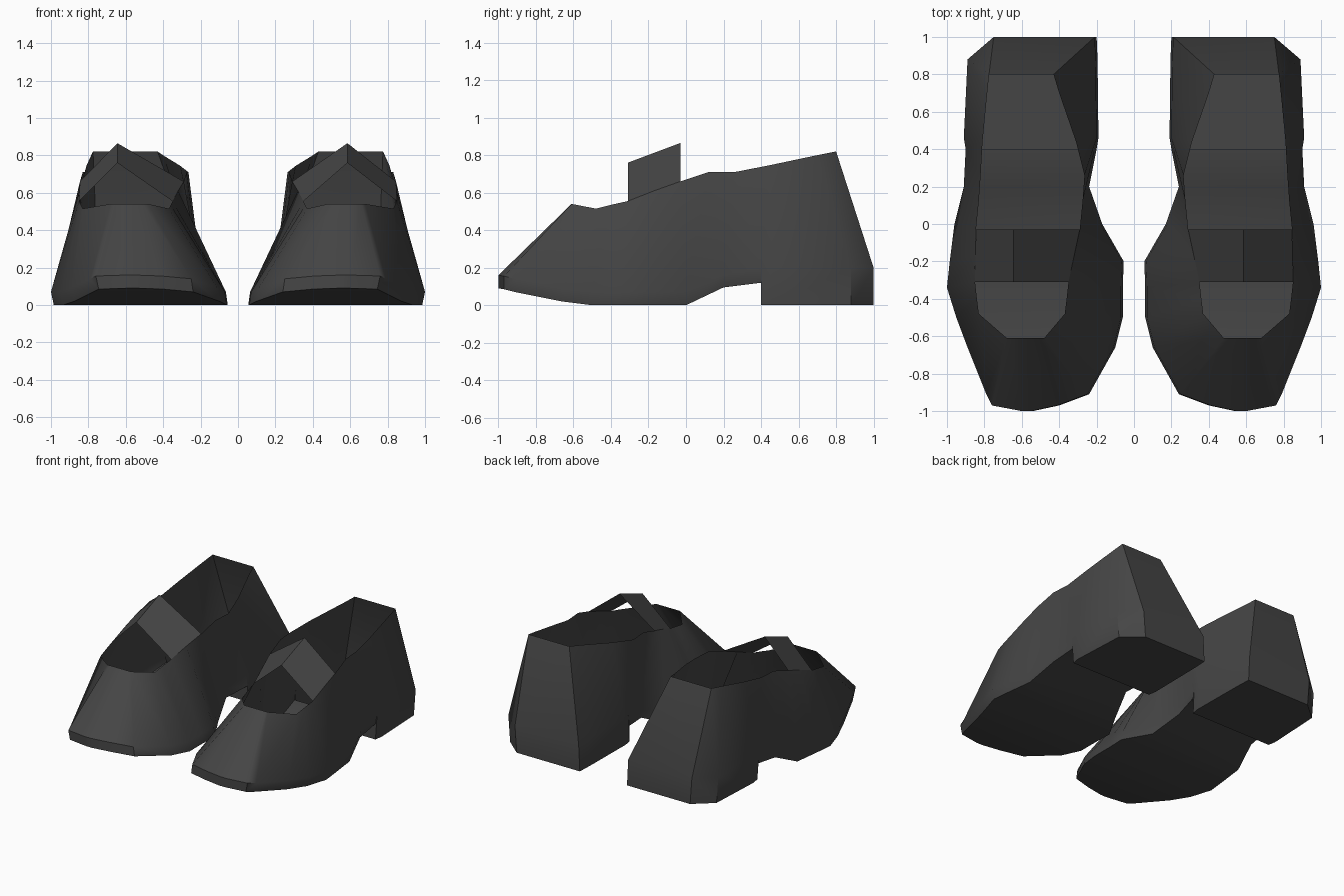
import bpy, bmesh, math

if "Cube" in bpy.data.objects:
    bpy.data.objects.remove(bpy.data.objects["Cube"])

dark = bpy.data.materials.new("charcoal leather")
dark.diffuse_color = (0.06, 0.06, 0.06, 1)
dark.use_nodes = True
dark.node_tree.nodes["Principled BSDF"].inputs["Base Color"].default_value = dark.diffuse_color

# Stations from toe to heel:
# sole (y, inner x, outer x, z), then opening rim (y, inner x, outer x, z)
STATIONS = [
    (-1.00, .54, .60, .09,  -.61, .56, .60, .54),
    (-.97, .40, .76, .085,  -.61, .51, .66, .54),
    (-.91, .24, .79, .07,   -.61, .48, .68, .54),
    (-.66, .10, .89, .02,   -.48, .37, .83, .515),
    (-.50, .06, .95, 0,     -.40, .36, .84, .535),
    (-.34, .06, 1.0, 0,     -.31, .35, .85, .555),
    (-.20, .055, .985, 0,   -.17, .32, .848, .61),
    (0, .17, .96, 0,        -.03, .29, .845, .66),
    (.20, .24, .91, .095,    .12, .275, .83, .71),
    (.40, .20, .90, .12,     .26, .265, .82, .71),
    (.40, .20, .90, 0,       .26, .265, .82, .71),
    (.46, .19, .91, 0,       .44, .31, .81, .745),
    (.88, .195, .89, 0,      .70, .40, .785, .80),
    (1.0, .20, .75, 0,       .80, .43, .775, .82),
]


def finish(bm, name, angle):
    bmesh.ops.remove_doubles(bm, verts=bm.verts, dist=1e-4)
    bmesh.ops.recalc_face_normals(bm, faces=bm.faces)
    me = bpy.data.meshes.new(name)
    bm.to_mesh(me)
    bm.free()
    ob = bpy.data.objects.new(name, me)
    bpy.context.collection.objects.link(ob)
    me.materials.append(dark)
    bpy.ops.object.select_all(action='DESELECT')
    ob.select_set(True)
    bpy.context.view_layer.objects.active = ob
    bpy.ops.object.shade_smooth_by_angle(angle=math.radians(angle))


def welt_height(y, z):
    # height of the widest line around the shoe
    if y > .3:
        return .2
    return .16 if y > .1 else z + .07


def make_shoe(side, s, peak_x):
    # Shell: an open U section at each station, joined lengthways
    bm = bmesh.new()
    rows = []
    for y, xi, xo, z, ry, rxi, rxo, rz in STATIONS:
        w = welt_height(y, z)
        pts = [(rxi, ry, rz), (xi + .01, y, w), (xi, y, z),
               (xo - .015, y, z), (xo, y, w), (rxo, ry, rz)]
        rows.append([bm.verts.new((s * a, b, c)) for a, b, c in pts])
    for a, b in zip(rows, rows[1:]):
        for i in range(5):
            bm.faces.new((a[i], a[i + 1], b[i + 1], b[i]))
    # Toe and heel ends
    for r in (rows[0], rows[-1]):
        bm.faces.new((r[0], r[1], r[4], r[5]))
        bm.faces.new((r[1], r[2], r[3], r[4]))
    finish(bm, side + "_shoe_shell", 40)

    # Peaked instep strap
    bm = bmesh.new()
    front = [(.35, -.31, .555), (peak_x, -.31, .76), (.85, -.31, .555)]
    back = [(.29, -.03, .66), (peak_x, -.03, .865), (.845, -.03, .66)]
    f, b = [[bm.verts.new((s * x, y, z)) for x, y, z in p] for p in (front, back)]
    for i in range(2):
        bm.faces.new((f[i], f[i + 1], b[i + 1], b[i]))
    finish(bm, side + "_strap", 20)


make_shoe("right", 1, .585)
make_shoe("left", -1, .645)
